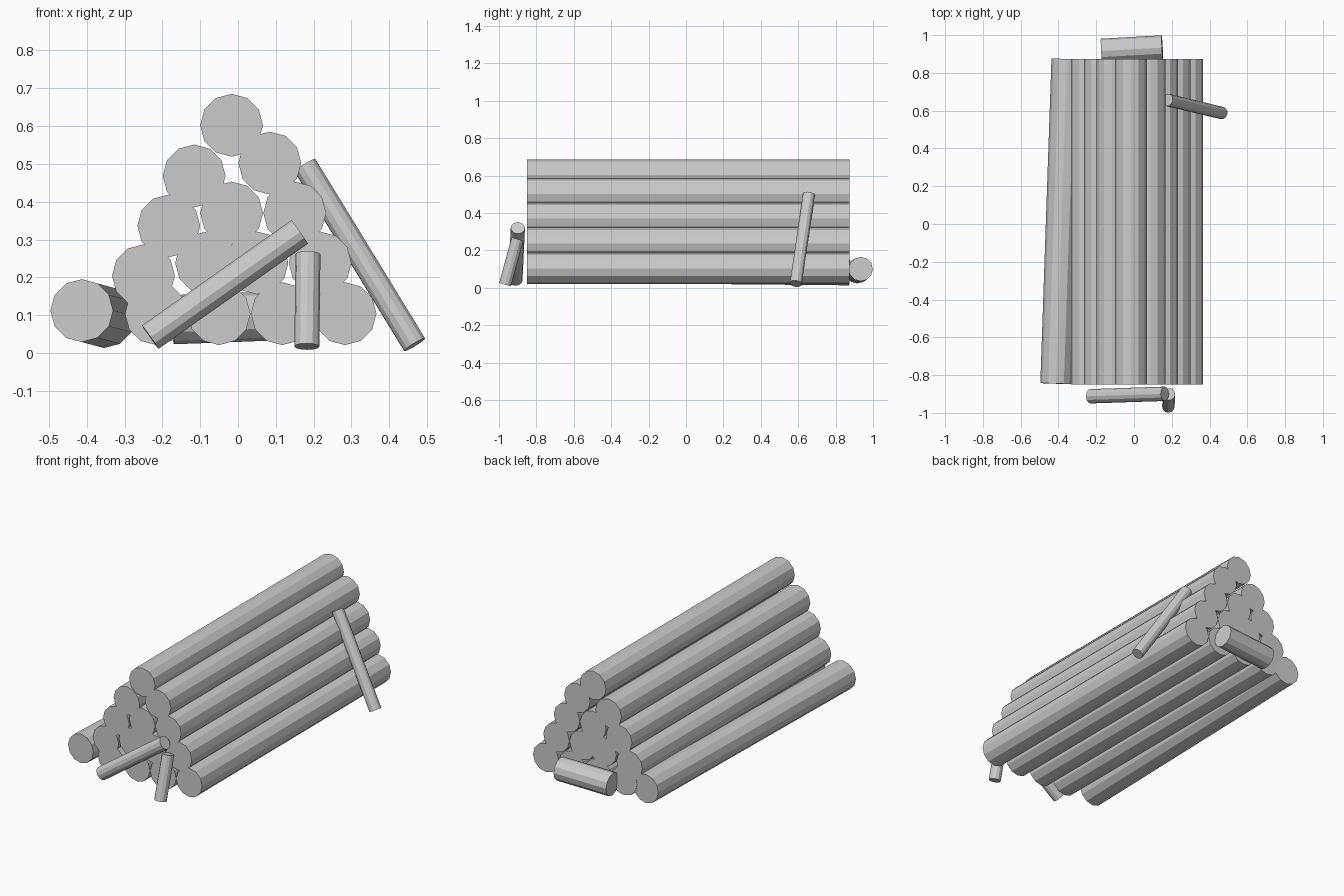
import bpy
from mathutils import Vector

if "Cube" in bpy.data.objects:
    bpy.data.objects.remove(bpy.data.objects["Cube"])


def rod(name, start, end, radius, sides=12):
    """Flat-faced round timber running between two points."""
    a, b = Vector(start), Vector(end)
    bpy.ops.mesh.primitive_cylinder_add(
        vertices=sides, radius=radius, depth=(b - a).length, location=(a + b) / 2)
    ob = bpy.context.object
    ob.rotation_euler = (b - a).to_track_quat('Z', 'Y').to_euler()
    ob.name = name
    return ob


R = 0.083
FRONT, BACK = -0.85, 0.873

# Stacked logs, row by row: height and x positions
rows = [
    (0.104, (-0.216, -0.05, 0.117, 0.283)),
    (0.238, (-0.083, 0.05, 0.217)),
    (0.204, (-0.25,)),
    (0.37, (-0.017, 0.15)),
    (0.336, (-0.183,)),
    (0.502, (0.084,)),
    (0.468, (-0.116,)),
    (0.602, (-0.017,)),
]
for z, xs in rows:
    for x in xs:
        rod("stacked_log", (x, FRONT, z), (x, BACK, z), R)

# Log rolled off to the left, slightly askew
rod("loose_log", (-0.413, -0.845, 0.112), (-0.354, BACK, 0.096), R)

# Short stump lying behind the stack
rod("rear_short_log", (-0.172, 0.916, 0.088), (0.15, 0.934, 0.1), 0.065)

# Thin branches leaning on the stack
rod("front_branch", (-0.232, -0.912, 0.042), (0.163, -0.899, 0.32), 0.038)
rod("front_short_branch", (0.182, -0.967, 0.017), (0.185, -0.901, 0.261), 0.033)
rod("side_branch", (0.467, 0.587, 0.022), (0.177, 0.657, 0.496), 0.033)
